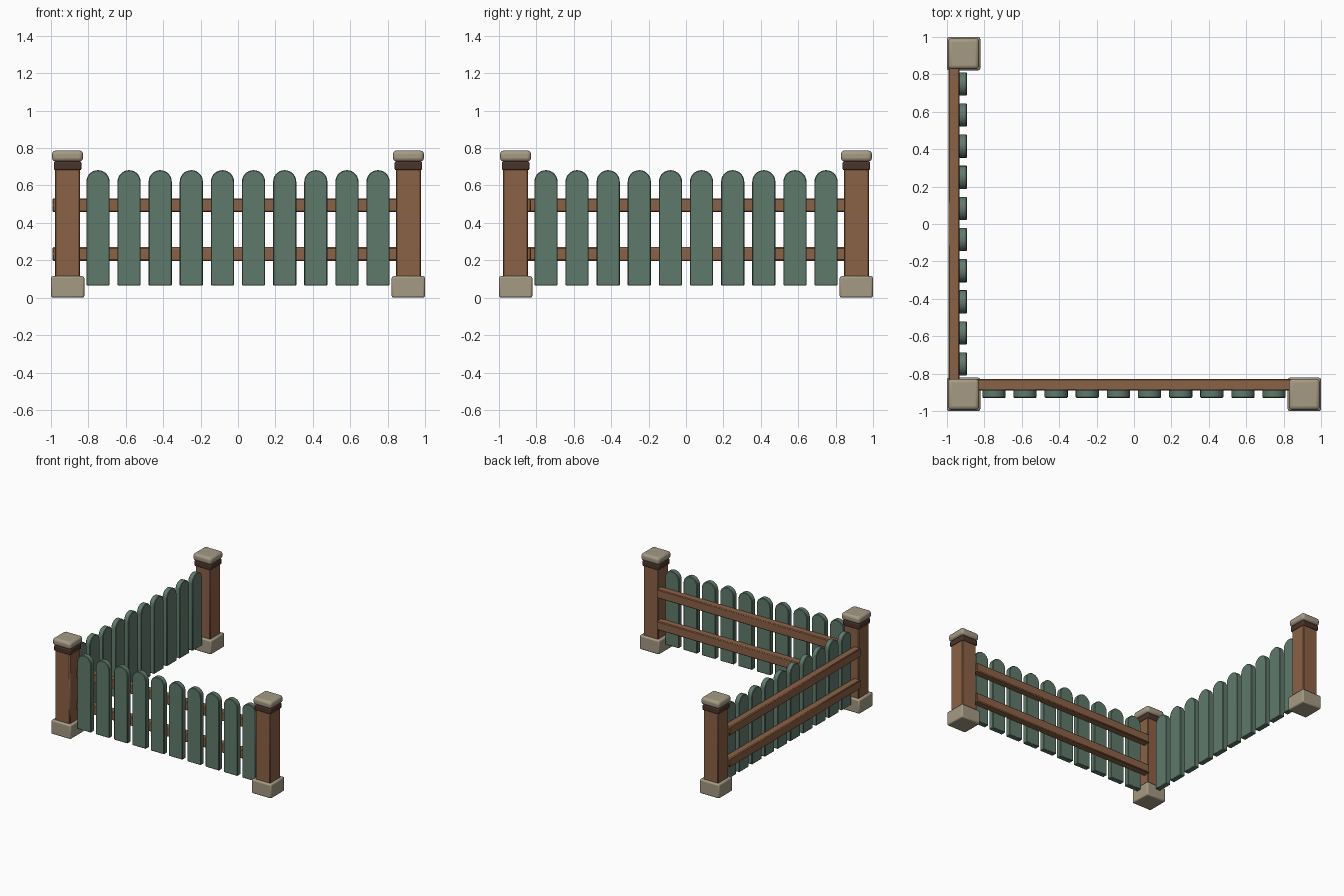
import bpy, bmesh, math
from mathutils import Matrix

cube = bpy.data.objects.get("Cube")
if cube:
    bpy.data.objects.remove(cube, do_unlink=True)


def material(name, rgb):
    mat = bpy.data.materials.new(name)
    mat.use_nodes = True
    mat.diffuse_color = (*rgb, 1)
    mat.node_tree.nodes["Principled BSDF"].inputs["Base Color"].default_value = (*rgb, 1)
    return mat


WOOD = material("brown wood", (0.26, 0.122, 0.061))
DARK = material("dark wood", (0.07, 0.034, 0.024))
STONE = material("pale stone", (0.376, 0.323, 0.231))
GREEN = material("green paint", (0.117, 0.195, 0.15))

POST = 0.911          # distance of the posts from the centre lines
PICKETS = 10
PITCH = 0.1664


def finish(bm, name, mat, bevel, segments, turn=None):
    """Turn a bmesh into a bevelled, sharply shaded object."""
    if turn:
        bm.transform(turn)
    bmesh.ops.recalc_face_normals(bm, faces=bm.faces)
    mesh = bpy.data.meshes.new(name)
    bm.to_mesh(mesh)
    bm.free()
    mesh.materials.append(mat)
    obj = bpy.data.objects.new(name, mesh)
    bpy.context.collection.objects.link(obj)
    mod = obj.modifiers.new("soft edges", 'BEVEL')
    mod.width, mod.segments = bevel, segments
    mod.limit_method, mod.angle_limit = 'ANGLE', math.radians(40)
    bpy.ops.object.select_all(action='DESELECT')
    obj.select_set(True)
    bpy.context.view_layer.objects.active = obj
    bpy.ops.object.shade_smooth_by_angle(angle=math.radians(35))
    return obj


def box(name, mat, x, y, z, bevel=0.005, segments=1, turn=None):
    """Box from (low, high) ranges along each axis."""
    bm = bmesh.new()
    centre = [(r[0] + r[1]) / 2 for r in (x, y, z)]
    size = [r[1] - r[0] for r in (x, y, z)]
    bmesh.ops.create_cube(bm, size=1, matrix=Matrix.Translation(centre) @ Matrix.Diagonal((*size, 1)))
    return finish(bm, name, mat, bevel, segments, turn)


def picket(name, x, turn):
    """Board with a half-round top, extruded through its thickness."""
    r, low, spring = 0.062, 0.065, 0.62
    outline = [(x - r, low), (x + r, low)]
    outline += [(x + r * math.cos(a), spring + r * math.sin(a))
                for a in (math.pi * i / 14 for i in range(15))]
    bm = bmesh.new()
    face = bm.faces.new([bm.verts.new((px, -0.929, pz)) for px, pz in outline])
    back = bmesh.ops.extrude_face_region(bm, geom=[face])["geom"]
    bmesh.ops.translate(bm, vec=(0, 0.043, 0),
                        verts=[v for v in back if isinstance(v, bmesh.types.BMVert)])
    finish(name=name, bm=bm, mat=GREEN, bevel=0.004, segments=1, turn=turn)


# Posts: stone foot, shaft, dark collar and rounded stone cap
for label, px, py in (("corner", -POST, -POST), ("left", POST, -POST), ("back", -POST, POST)):
    for part, mat, half, z, bevel, segs in (
            ("foot", STONE, 0.089, (0, 0.115), 0.01, 2),
            ("shaft", WOOD, 0.067, (0.01, 0.70), 0.006, 1),
            ("collar", DARK, 0.074, (0.682, 0.728), 0.008, 2),
            ("cap", STONE, 0.083, (0.728, 0.787), 0.02, 3)):
        box(f"{label}_post_{part}", mat, (px - half, px + half), (py - half, py + half), z, bevel, segs)

# Two identical runs of fence; the side run is the front one turned a quarter
for label, turn in (("front", Matrix.Identity(4)),
                    ("side", Matrix.Rotation(math.pi / 2, 4, 'Z') @ Matrix.Translation((0, 2 * POST, 0)))):
    if label == "side":
        # boards face the inside of the corner
        turn = Matrix.Translation((-2 * POST, 0, 0)) @ Matrix.Rotation(math.pi / 2, 4, 'Z')
    for height, z in (("lower", (0.197, 0.27)), ("upper", (0.458, 0.531))):
        box(f"{label}_{height}_rail", WOOD, (-0.85, 0.85), (-0.89, -0.829), z, 0.006, 1, turn)
    for i in range(PICKETS):
        picket(f"{label}_picket_{i + 1}", (i - (PICKETS - 1) / 2) * PITCH, turn)
